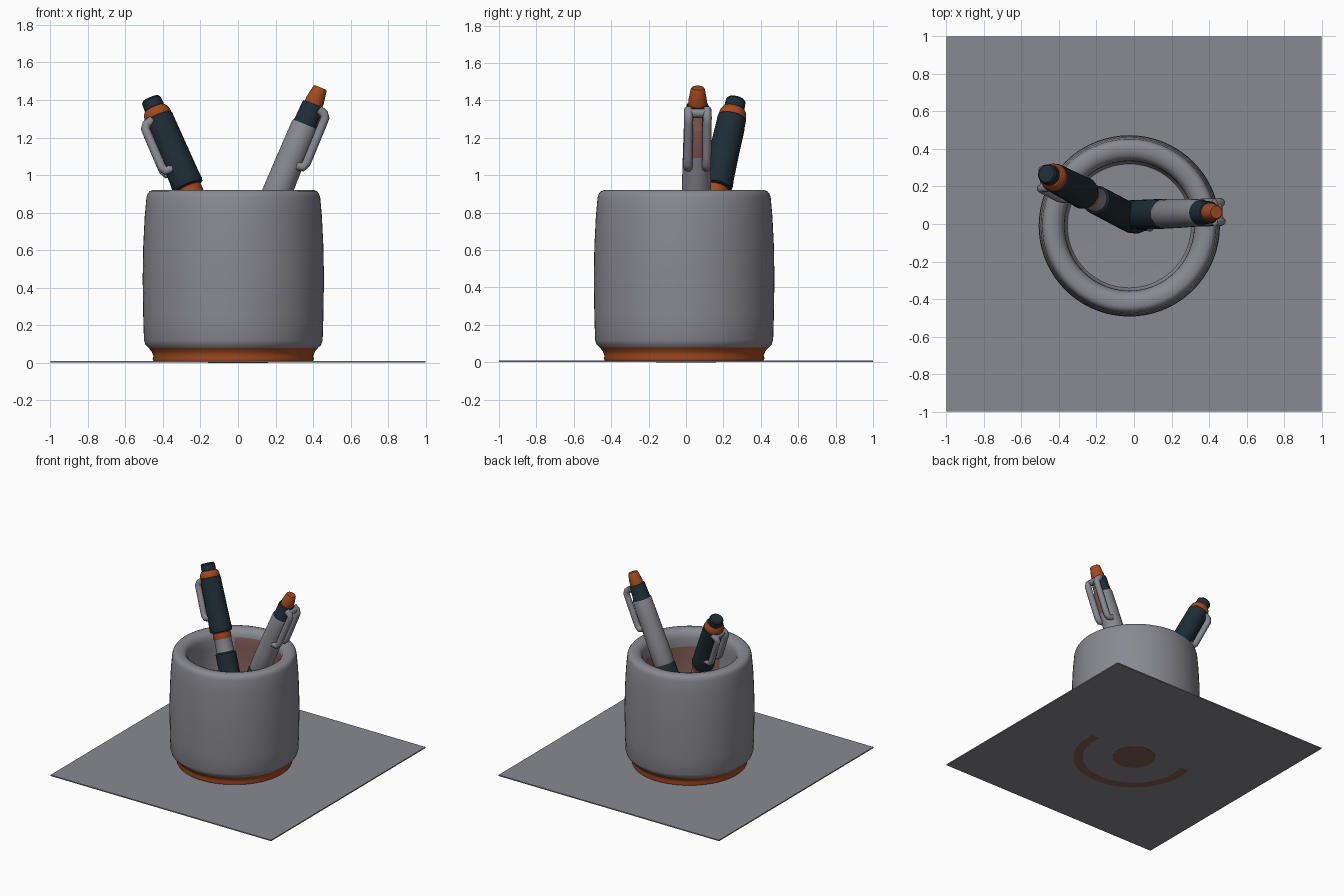
import bpy, bmesh, math
from mathutils import Matrix, Vector

if "Cube" in bpy.data.objects:
    bpy.data.objects.remove(bpy.data.objects["Cube"])


def make_mat(name, rgb):
    m = bpy.data.materials.new(name)
    m.diffuse_color = (*rgb, 1)
    m.use_nodes = True
    m.node_tree.nodes["Principled BSDF"].inputs["Base Color"].default_value = m.diffuse_color
    return m


GREY, DARK, ORANGE, BROWN = range(4)
MATS = [make_mat("cool grey", (0.25, 0.25, 0.285)),
        make_mat("dark slate", (0.013, 0.025, 0.034)),
        make_mat("burnt orange", (0.36, 0.068, 0.014)),
        make_mat("dusty brown", (0.23, 0.11, 0.09))]


def finish(name, bm, angle=35):
    bmesh.ops.remove_doubles(bm, verts=bm.verts, dist=1e-5)
    bmesh.ops.recalc_face_normals(bm, faces=bm.faces)
    me = bpy.data.meshes.new(name)
    bm.to_mesh(me)
    bm.free()
    for m in MATS:
        me.materials.append(m)
    ob = bpy.data.objects.new(name, me)
    bpy.context.collection.objects.link(ob)
    bpy.ops.object.select_all(action='DESELECT')
    ob.select_set(True)
    bpy.context.view_layer.objects.active = ob
    bpy.ops.object.shade_smooth_by_angle(angle=math.radians(angle))
    return ob


def lathe(bm, profile, n, mtx):
    """Revolve (radius, height, material of the segment that follows)."""
    rings = []
    for r, z, _ in profile:
        if r < 1e-6:
            rings.append([bm.verts.new(mtx @ Vector((0, 0, z)))] * n)
        else:
            rings.append([bm.verts.new(mtx @ Vector((r * math.cos(2 * math.pi * i / n),
                                                     r * math.sin(2 * math.pi * i / n), z)))
                          for i in range(n)])
    for k in range(len(profile) - 1):
        for i in range(n):
            j = (i + 1) % n
            vs = []
            for v in (rings[k][i], rings[k][j], rings[k + 1][j], rings[k + 1][i]):
                if v not in vs:
                    vs.append(v)
            bm.faces.new(vs).material_index = profile[k][2]


# square mat under the cup
bm = bmesh.new()
bmesh.ops.create_cube(bm, size=1, matrix=Matrix.Translation((0, 0, 0.006)) @ Matrix.Diagonal((2, 2, 0.009, 1)))
finish("square_mat", bm)

# painted marks on the underside of the mat
bm = bmesh.new()
bmesh.ops.create_cone(bm, cap_ends=True, segments=40, radius1=0.16, radius2=0.16, depth=0.002,
                      matrix=Matrix.Translation((0, 0, 0.001)))
prev = None
for i in range(41):
    a = math.radians(165 + 202 * i / 40)
    cur = [bm.verts.new((r * math.cos(a), r * math.sin(a), 0.0005)) for r in (0.385, 0.455)]
    if prev:
        bm.faces.new((prev[0], cur[0], cur[1], prev[1]))
    prev = cur
for f in bm.faces:
    f.material_index = BROWN
finish("underside_marks", bm)

# cup: orange foot, bulging grey body, rounded rim and hollow inside
CX, CY = -0.025, -0.01
cup = [(0, 0.01, ORANGE), (0.425, 0.01, ORANGE), (0.43, 0.02, ORANGE), (0.425, 0.035, ORANGE),
       (0.435, 0.06, ORANGE), (0.452, 0.08, GREY), (0.468, 0.095, GREY), (0.476, 0.12, GREY),
       (0.48, 0.25, GREY), (0.483, 0.45, GREY), (0.48, 0.62, GREY), (0.472, 0.78, GREY),
       (0.463, 0.88, GREY), (0.457, 0.90, GREY), (0.446, 0.914, GREY), (0.43, 0.92, GREY),
       (0.40, 0.92, GREY), (0.375, 0.912, GREY), (0.356, 0.893, GREY), (0.346, 0.86, GREY),
       (0.345, 0.79, GREY), (0.345, 0.12, GREY), (0.33, 0.09, GREY), (0, 0.08, GREY)]
bm = bmesh.new()
lathe(bm, cup, 72, Matrix.Translation((CX, CY, 0)))
for f in bm.faces:  # tinted side of the inner wall, reaching higher at the back
    c = f.calc_center_median()
    r = math.hypot(c.x - CX, c.y - CY)
    az = math.atan2(c.y - CY, c.x - CX)
    if 0.34 < r < 0.35 and c.z < (0.85 if az > 0.4 else 0.80) and -1.7 < az < 2.2:
        f.material_index = BROWN
finish("cup", bm, 50)


def pen_frame(bottom, top, twist=0.0):
    """Pen space: z along the pen (0 at bottom), x towards the clip."""
    b, t = Vector(bottom), Vector(top)
    up = (t - b).normalized()
    out = Vector((up.x, up.y, 0)).normalized()
    out = (out - up * out.dot(up)).normalized()
    side = up.cross(out)
    rot = Matrix((out, side, up)).transposed().to_4x4()
    return Matrix.Translation(b) @ rot @ Matrix.Rotation(twist, 4, 'Z'), b.z, up.z


def make_pen(name, frame, profile, strip=None):
    mtx, z0, uz = frame
    bm = bmesh.new()
    lathe(bm, [(r, (z - z0) / uz, m) for r, z, m in profile], 32, mtx)
    if strip:  # tinted strip of the barrel behind the clip
        inv = mtx.inverted()
        for f in bm.faces:
            p = inv @ f.calc_center_median()
            if strip[0] < p.z * uz + z0 < strip[1] and p.x > 0.05 and abs(p.y) < 0.028:
                f.material_index = BROWN
    finish(name, bm, 30)


def make_clip(name, frame, z_low, z_high, off):
    """Two rounded rails, curling into the pen at both ends, with a bridge on top."""
    mtx, z0, uz = frame
    lo, hi = (z_low - z0) / uz, (z_high - z0) / uz
    cu = bpy.data.curves.new(name, 'CURVE')
    cu.dimensions = '3D'
    cu.bevel_depth = 0.024
    cu.bevel_resolution = 3
    cu.use_fill_caps = True
    rails = [[(x, s * 0.05, z) for x, z in
              ((0.04, lo - 0.005), (off - 0.01, lo), (off, lo + 0.025), (off, lo + 0.06), (off, hi - 0.05),
               (off, hi - 0.02), (off - 0.015, hi), (0.035, hi + 0.01))] for s in (-1, 1)]
    rails.append([(off - 0.025, -0.05, hi), (off - 0.025, 0.05, hi)])
    for pts in rails:
        sp = cu.splines.new('POLY')
        sp.points.add(len(pts) - 1)
        for p, co in zip(sp.points, pts):
            p.co = (*(mtx @ Vector(co)), 1)
        sp.use_smooth = True
    cu.materials.append(MATS[GREY])
    bpy.context.collection.objects.link(bpy.data.objects.new(name, cu))


# grey pen leaning right
f1 = pen_frame((-0.125, 0.045, 0.10), (0.438, 0.063, 1.465))
make_pen("grey_pen", f1, [
    (0, 0.10, GREY), (0.015, 0.10, GREY), (0.03, 0.17, DARK), (0.068, 0.28, DARK), (0.078, 0.34, DARK),
    (0.080, 0.78, DARK), (0.076, 0.79, GREY), (0.079, 0.80, GREY), (0.078, 0.95, GREY), (0.075, 1.12, GREY),
    (0.072, 1.26, GREY), (0.069, 1.27, DARK), (0.064, 1.28, DARK), (0.060, 1.37, DARK), (0.056, 1.378, DARK),
    (0.050, 1.379, ORANGE), (0.050, 1.40, ORANGE), (0.038, 1.46, ORANGE), (0.033, 1.467, ORANGE),
    (0, 1.467, ORANGE)], strip=(1.13, 1.36))
make_clip("grey_pen_clip", f1, 1.07, 1.355, 0.084)

# dark capped pen leaning left and back
f2 = pen_frame((0.09, -0.025, 0.11), (-0.465, 0.268, 1.405), 0.45)
make_pen("dark_pen", f2, [
    (0, 0.11, GREY), (0.015, 0.11, GREY), (0.03, 0.19, DARK), (0.066, 0.28, DARK), (0.077, 0.34, DARK),
    (0.077, 0.79, DARK), (0.066, 0.80, GREY), (0.066, 0.89, ORANGE), (0.068, 0.895, ORANGE),
    (0.068, 0.932, ORANGE), (0.064, 0.935, DARK), (0.082, 0.94, DARK), (0.086, 0.955, DARK),
    (0.083, 0.985, DARK), (0.077, 1.305, DARK), (0.073, 1.31, ORANGE), (0.075, 1.315, ORANGE),
    (0.070, 1.34, ORANGE), (0.058, 1.355, ORANGE), (0.052, 1.357, DARK), (0.055, 1.362, DARK),
    (0.053, 1.398, DARK), (0.045, 1.407, DARK), (0, 1.407, DARK)])
make_clip("dark_pen_clip", f2, 1.045, 1.29, 0.089)
